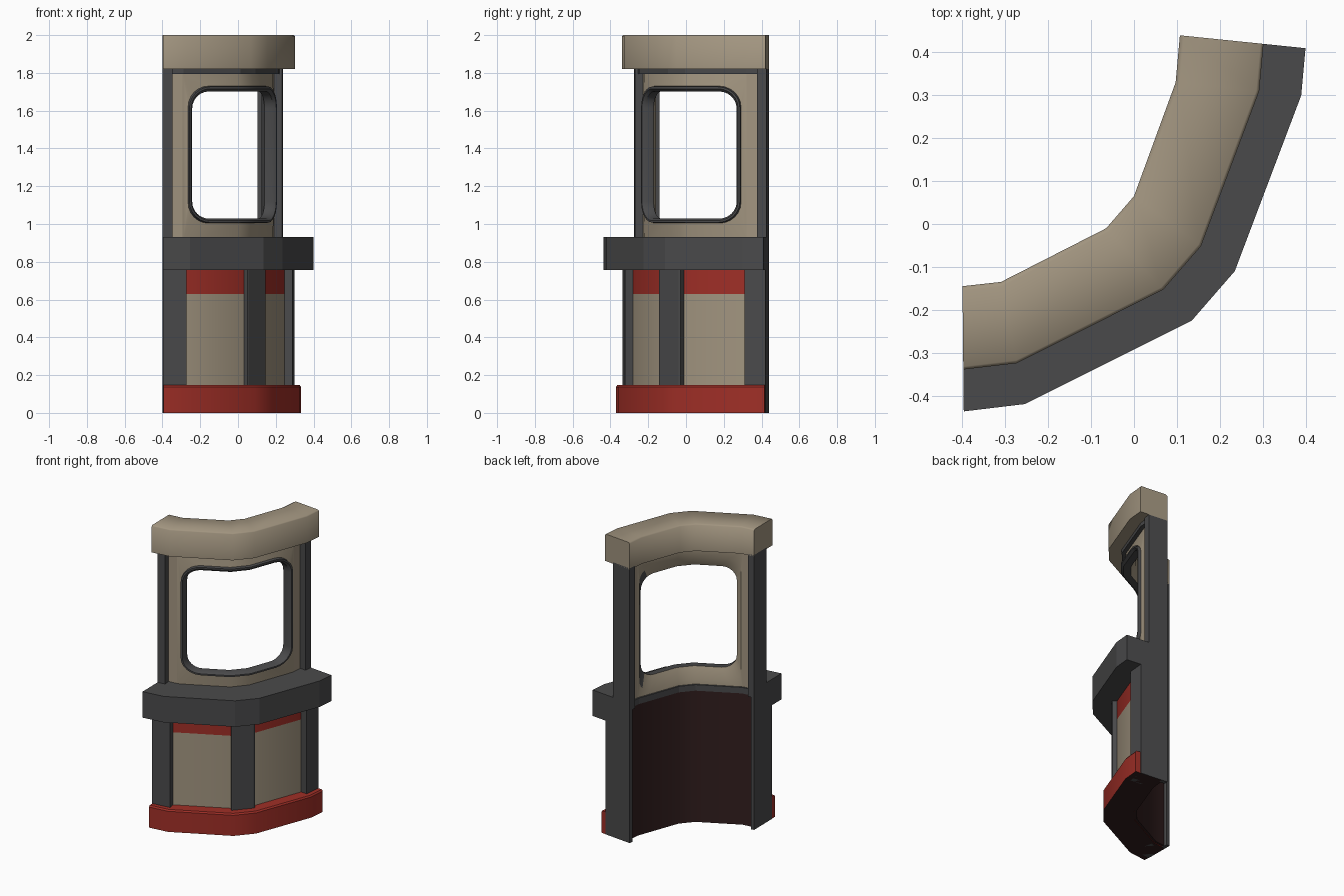
import bpy, bmesh, math
from mathutils import Vector

if "Cube" in bpy.data.objects:
    bpy.data.objects.remove(bpy.data.objects["Cube"])

# Plan curve: inner edge and outer ledge edge, joined by a depth d (0 = inside, 0.29 = ledge)
INNER = [(-.40, -.145), (-.31, -.135), (-.065, -.01), (0, .065), (.097, .33), (.107, .44)]
OUTER = [(-.397, -.437), (-.255, -.42), (.135, -.225), (.235, -.11), (.39, .30), (.40, .41)]


def material(name, rgb):
    m = bpy.data.materials.new(name)
    m.diffuse_color = (*rgb, 1)
    m.use_nodes = True
    m.node_tree.nodes["Principled BSDF"].inputs["Base Color"].default_value = m.diffuse_color
    return m


TAN = material("tan panel", (.36, .30, .215))
GREY = material("dark grey metal", (.068, .068, .07))
RED = material("red trim", (.35, .028, .02))
MAROON = material("dark maroon", (.031, .013, .013))


def place(s, d, z):
    """Map position along the curve, depth and height to space."""
    i = min(int(s), 4)
    f = s - i
    a = Vector(INNER[i]).lerp(Vector(INNER[i + 1]), f)
    b = Vector(OUTER[i]).lerp(Vector(OUTER[i + 1]), f)
    p = a.lerp(b, d / .29)
    return (p.x, p.y, z)


def finish(name, bm, mats, angle):
    bmesh.ops.remove_doubles(bm, verts=bm.verts, dist=1e-5)
    bmesh.ops.recalc_face_normals(bm, faces=bm.faces)
    me = bpy.data.meshes.new(name)
    bm.to_mesh(me)
    bm.free()
    for m in mats:
        me.materials.append(m)
    ob = bpy.data.objects.new(name, me)
    bpy.context.collection.objects.link(ob)
    bpy.ops.object.select_all(action='DESELECT')
    ob.select_set(True)
    bpy.context.view_layer.objects.active = ob
    bpy.ops.object.shade_smooth_by_angle(angle=math.radians(angle))
    return ob


def sweep(name, s0, s1, profile, mats, side_mats=None, angle=12):
    """Run a (depth, height) profile along the curve from s0 to s1."""
    bm = bmesh.new()
    steps = [s0] + [i for i in range(6) if s0 < i < s1] + [s1]
    rings = [[bm.verts.new(place(s, d, z)) for d, z in profile] for s in steps]
    n = len(profile)
    for a, b in zip(rings, rings[1:]):
        for k in range(n):
            f = bm.faces.new((a[k], a[(k + 1) % n], b[(k + 1) % n], b[k]))
            f.material_index = side_mats[k] if side_mats else 0
    bm.faces.new(rings[0])
    bm.faces.new(rings[-1])
    return finish(name, bm, mats, angle)


def box(d0, d1, z0, z1):
    return [(d0, z0), (d1, z0), (d1, z1), (d0, z1)]


# Lower body: maroon inside and underside, tan panels with a red band below the ledge
sweep("lower_panel", .02, 4.98, [(.025, .004), (.147, .004), (.147, .63), (.147, .8), (.147, .89), (.025, .89)],
      [MAROON, TAN, RED], [0, 1, 2, 2, 0, 0], angle=30)

# Red skirting with a small chamfer
sweep("red_base", .02, 4.98, [(.04, 0), (.225, 0), (.225, .137), (.218, .147), (.04, .147)],
      [RED, MAROON], [1, 0, 0, 0, 0], angle=30)

# Ledge and rear sill strip
sweep("ledge", 0, 5, box(.05, .29, .757, .93), [GREY])
sweep("rear_sill", .2, 4.8, box(.02, .07, .88, .92), [GREY])

# Posts, mirrored about the middle of the curve
for side, flip in (("left", False), ("right", True)):
    def span(a, b):
        return (5 - b, 5 - a) if flip else (a, b)
    sweep(side + "_rear_post", *span(0, .45), box(0, .13, .88, 1.83), [GREY])
    sweep(side + "_lower_rear_post", *span(0, .25), box(0, .13, 0, .88), [GREY])
    sweep(side + "_lower_post", *span(0, 1), box(.06, .19, 0, .78), [GREY])
    sweep(side + "_wall_strip", *span(.4, 1), box(.03, .088, .885, 1.82), [TAN])
sweep("middle_post", 1.985, 3.035, box(.1, .175, .1, .78), [GREY])
sweep("header_strip", .3, 4.7, box(.032, .115, 1.795, 1.83), [GREY])

# Roof cap with softened top edges
sweep("roof_cap", 0, 5, [(0, 1.82), (.193, 1.82), (.193, 1.993), (.186, 2), (.01, 2), (0, 1.993)],
      [TAN], angle=60)


# Window wall: nested rounded loops joined from the front around to the back
def loop(s0, s1, z0, z1, r, d, n=6):
    rs = r / .3
    pts = []
    for cx, cz, start in ((s0 + rs, z0 + r, 180), (s1 - rs, z0 + r, 270),
                          (s1 - rs, z1 - r, 0), (s0 + rs, z1 - r, 90)):
        for k in range(n + 1):
            a = math.radians(start + 90 * k / n)
            pts.append((cx + rs * math.cos(a), cz + r * math.sin(a)))
        if start == 270 or start == 90:
            continue
        # crease points so the wall folds with the plan
        edge = z0 if start == 180 else z1
        pts += [(s, edge) for s in ((2, 3) if start == 180 else (3, 2))]
    return [place(s, d, z) for s, z in pts]


loops = [loop(1, 4, .89, 1.8, 0, .088),
         loop(1.09, 3.91, 1.004, 1.73, .11, .1),
         loop(1.10, 3.90, 1.008, 1.727, .11, .12),
         loop(1.13, 3.87, 1.018, 1.716, .1, .12),
         loop(1.16, 3.84, 1.028, 1.702, .09, .105),
         loop(1.16, 3.84, 1.028, 1.702, .09, .06),
         loop(1.04, 3.96, .95, 1.765, .08, .03),
         loop(1, 4, .89, 1.82, 0, .03)]
colours = [0, 1, 1, 1, 1, 0, 0, 0]
bm = bmesh.new()
rings = [[bm.verts.new(p) for p in lp] for lp in loops]
for j, c in enumerate(colours):
    a, b = rings[j], rings[(j + 1) % len(rings)]
    for k in range(len(a)):
        m = (k + 1) % len(a)
        f = bm.faces.new((a[k], a[m], b[m], b[k]))
        # the right-hand reveal stays grey to the back
        f.material_index = 1 if j == 5 and 12 <= k <= 19 else c
finish("window_wall", bm, [TAN, GREY], 35)
